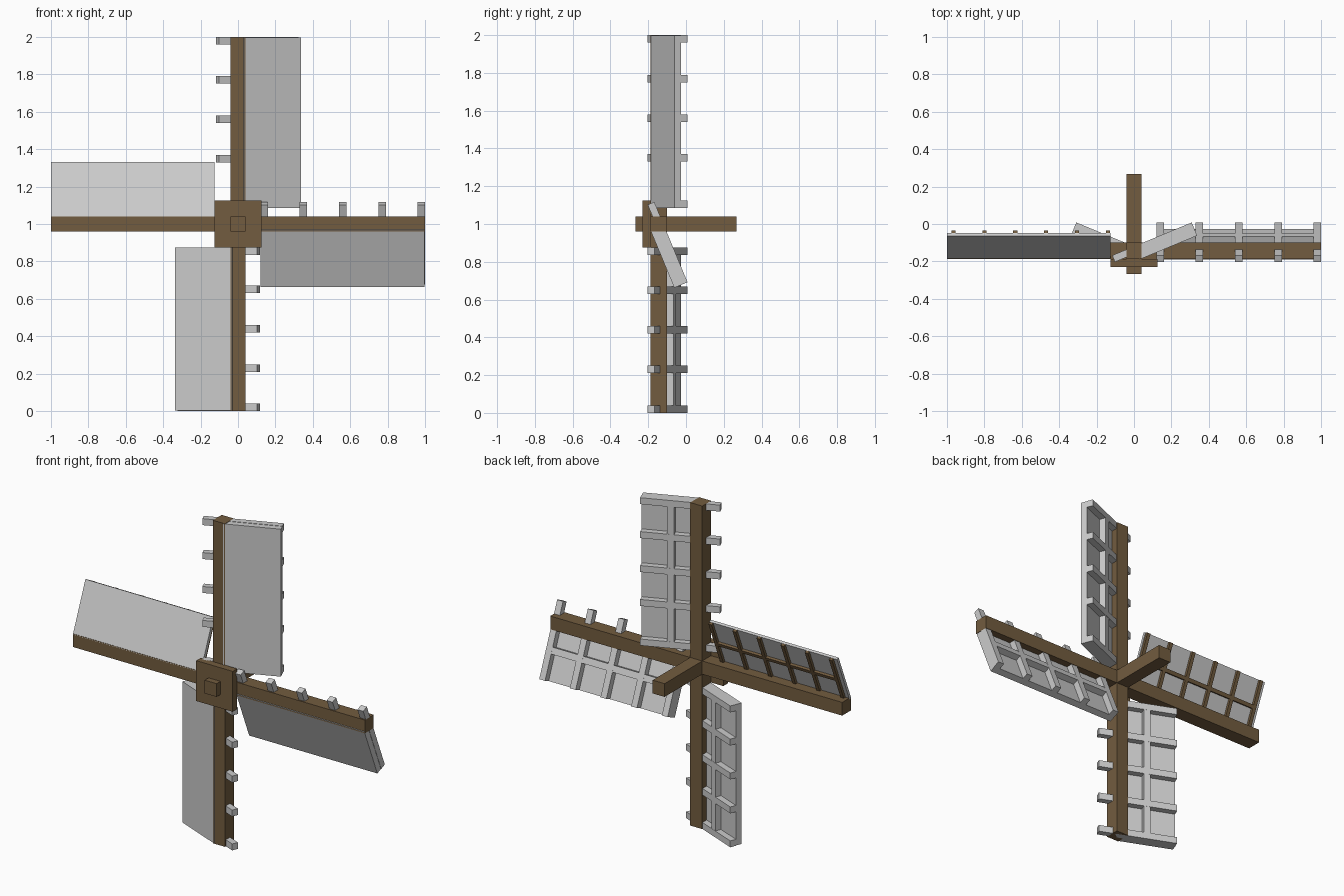
import bpy, bmesh, math
from mathutils import Matrix

if "Cube" in bpy.data.objects:
    bpy.data.objects.remove(bpy.data.objects["Cube"])

TILT = Matrix.Rotation(math.radians(22.5), 4, 'Z')


def material(name, rgb):
    m = bpy.data.materials.new(name)
    m.diffuse_color = (*rgb, 1)
    m.use_nodes = True
    m.node_tree.nodes["Principled BSDF"].inputs["Base Color"].default_value = m.diffuse_color
    return m


wood = material("brown wood", (0.17, 0.107, 0.05))
grey = material("light grey", (0.6, 0.6, 0.6))


def boxes(name, mat, ranges, matrix=Matrix()):
    """One object from boxes, each given as (x0, x1, y0, y1, z0, z1)."""
    bm = bmesh.new()
    for x0, x1, y0, y1, z0, z1 in ranges:
        place = Matrix.Translation(((x0 + x1) / 2, (y0 + y1) / 2, (z0 + z1) / 2))
        size = Matrix.Diagonal((x1 - x0, y1 - y0, z1 - z0, 1))
        bmesh.ops.create_cube(bm, size=1, matrix=matrix @ place @ size)
    me = bpy.data.meshes.new(name)
    bm.to_mesh(me)
    bm.free()
    me.materials.append(mat)
    ob = bpy.data.objects.new(name, me)
    bpy.context.collection.objects.link(ob)
    return ob


# Axle, hub plate and the two crossing beams
B = 0.041
boxes("axle", wood, [(-B, B, -0.268, 0.268, 1 - B, 1 + B)])
boxes("hub_plate", wood, [(-0.125, 0.125, -0.23, -0.186, 0.875, 1.125)])
boxes("upright_beam", wood, [(-B, B, -0.187, -0.1, 0, 2)])
boxes("cross_beam", wood, [(-1, 1, -0.187, -0.1, 1 - B, 1 + B)])


def arm_frame(degrees, u, y):
    """Tilted sail frame on an arm: x across the sail, y to its back, z along the arm."""
    return (Matrix.Translation((0, 0, 1))
            @ Matrix.Rotation(math.radians(degrees), 4, 'Y')
            @ Matrix.Translation((u, y, 0)) @ TILT)


# Three thick sails: sheet in front, slats through the beam, lengthwise bar
T = 0.038
slats = [0.35, 0.56, 0.77, 0.98]
for name, angle, start in (("upper", 0, 0.085), ("right", 90, 0.12), ("lower", 180, 0.125)):
    f = arm_frame(angle, -0.102, -0.203)
    boxes(name + "_sheet", grey, [(0.128, 0.46, -T, 0, start, 0.998)], f)
    boxes(name + "_slats", grey,
          [(0, 0.46, 0, T, c - 0.02, c + 0.02) for c in [start + 0.02] + slats], f)
    boxes(name + "_bar", grey, [(0.265, 0.305, 0, T - 0.0005, start, 0.998)], f)

# Left sail: thin sheet with a fine wooden lattice on its back
f = arm_frame(270, 0.332, -0.065)
boxes("left_sheet", grey, [(-0.32, 0, 0, 0.017, 0.125, 1)], f)
boxes("left_slats", wood,
      [(-0.32, -0.001, 0.016, 0.033, c - 0.011, c + 0.011)
       for c in (0.14 + 0.165 * i for i in range(6))], f)
boxes("left_bar", wood, [(-0.171, -0.149, 0.016, 0.0325, 0.13, 0.976)], f)
